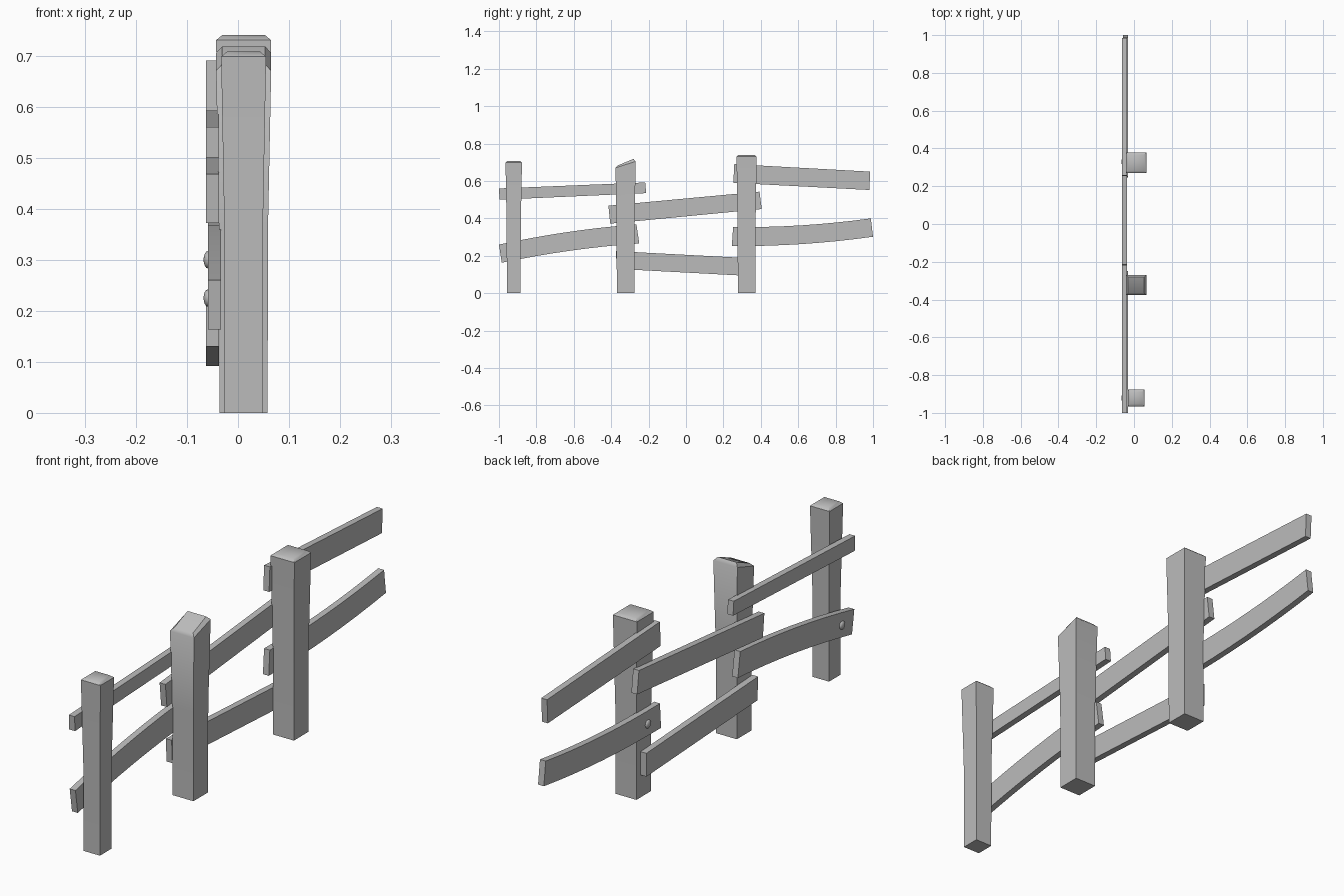
import bpy, bmesh, math
from mathutils import Vector

if "Cube" in bpy.data.objects:
    bpy.data.objects.remove(bpy.data.objects["Cube"], do_unlink=True)

GREY = (0.5, 0.5, 0.5, 1.0)
wood = bpy.data.materials.new("weathered_grey")
wood.use_nodes = True
wood.diffuse_color = GREY
bsdf = next(n for n in wood.node_tree.nodes if n.type == 'BSDF_PRINCIPLED')
bsdf.inputs["Base Color"].default_value = GREY


def finish(name, bm, angle):
    bmesh.ops.recalc_face_normals(bm, faces=bm.faces)
    mesh = bpy.data.meshes.new(name)
    bm.to_mesh(mesh)
    bm.free()
    mesh.materials.append(wood)
    obj = bpy.data.objects.new(name, mesh)
    bpy.context.collection.objects.link(obj)
    bpy.ops.object.select_all(action='DESELECT')
    obj.select_set(True)
    bpy.context.view_layer.objects.active = obj
    bpy.ops.object.shade_smooth_by_angle(angle=math.radians(angle))


def loft(name, rings, angle):
    """Skin a row of four-cornered rings and close both ends."""
    bm = bmesh.new()
    loops = [[bm.verts.new(p) for p in ring] for ring in rings]
    for a, b in zip(loops, loops[1:]):
        for i in range(4):
            j = (i + 1) % 4
            bm.faces.new((a[i], a[j], b[j], b[i]))
    bm.faces.new(loops[0])
    bm.faces.new(loops[-1])
    finish(name, bm, angle)


def post(name, x, y, half, flare, z_front, z_back, rise):
    """Square post that flares upward, with a chamfered, possibly slanted cap."""
    def ring(h, front, back):
        return [(x - h, y - h, front), (x + h, y - h, front),
                (x + h, y + h, back), (x - h, y + h, back)]
    waist = 0.36
    loft(name, [
        ring(half, 0, 0),
        ring(half + flare * 0.1, waist, waist),
        ring(half + flare, z_front, z_back),
        ring(half + flare - 0.012, z_front + rise, z_back + rise),
    ], 45)


def plank(name, x, start_top, start_low, end_top, end_low, bow=0.0, steps=8):
    """Board along y between two cut ends given as (y, z); bow lifts its middle."""
    rings = []
    for i in range(steps + 1):
        t = i / steps
        lift = Vector((0, bow * 4 * t * (1 - t)))
        ty, tz = Vector(start_top).lerp(Vector(end_top), t) + lift
        ly, lz = Vector(start_low).lerp(Vector(end_low), t) + lift
        rings.append([(x - 0.013, ly, lz), (x + 0.013, ly, lz),
                      (x + 0.013, ty, tz), (x - 0.013, ty, tz)])
    loft(name, rings, 30)


def bolt(name, y, z):
    """Flattened round bolt head on the outer face of a board."""
    bm = bmesh.new()
    bmesh.ops.create_uvsphere(bm, u_segments=16, v_segments=8, radius=0.017)
    for v in bm.verts:
        v.co = Vector((v.co.z * 0.5 - 0.059, v.co.x + y, v.co.y + z))
    finish(name, bm, 60)


# Posts, from the front of the run to the back
post("front_post", 0.011, -0.921, 0.037, 0.007, 0.698, 0.698, 0.010)
post("middle_post", 0.011, -0.323, 0.047, 0.007, 0.670, 0.705, 0.013)
post("back_post", 0.011, 0.324, 0.047, 0.007, 0.730, 0.730, 0.010)

# Rails nailed along one side
plank("front_upper_rail", -0.050, (-1.0, 0.56), (-0.997, 0.50),
      (-0.218, 0.592), (-0.213, 0.535))
plank("front_lower_rail", -0.046, (-1.0, 0.26), (-0.985, 0.163),
      (-0.265, 0.368), (-0.25, 0.266), 0.013)
plank("middle_upper_rail", -0.050, (-0.415, 0.468), (-0.405, 0.372),
      (0.393, 0.543), (0.405, 0.45))
plank("middle_lower_rail", -0.050, (-0.375, 0.225), (-0.37, 0.13),
      (0.345, 0.187), (0.345, 0.092))
plank("back_upper_rail", -0.050, (0.258, 0.69), (0.253, 0.59),
      (0.985, 0.65), (0.98, 0.552))
plank("back_lower_rail", -0.046, (0.252, 0.354), (0.245, 0.252),
      (0.988, 0.40), (1.0, 0.302), -0.014)

# Bolt heads on the lower rails
bolt("front_bolt", -0.921, 0.225)
bolt("back_bolt", 0.33, 0.30)
